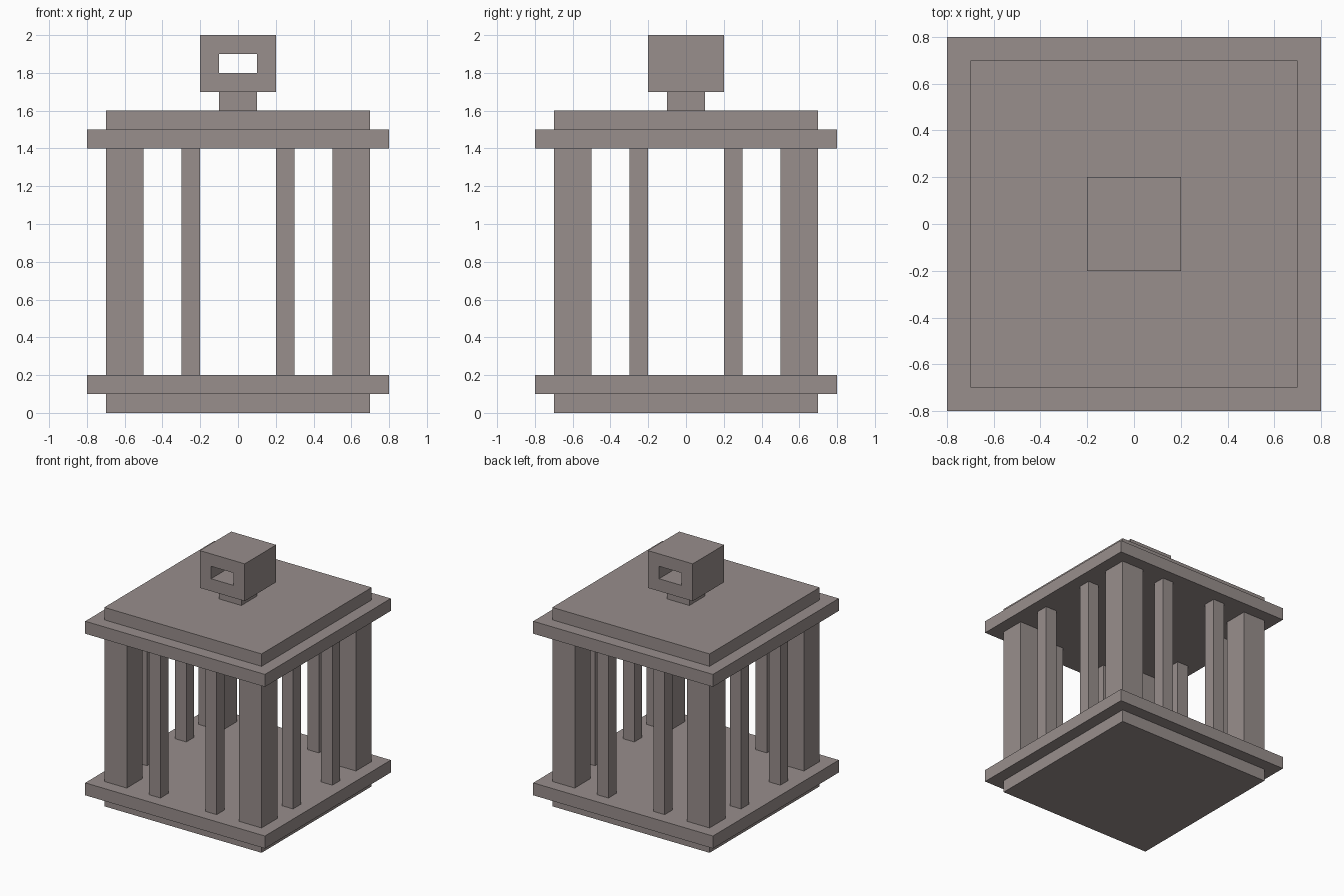
import bpy, bmesh

if "Cube" in bpy.data.objects:
    bpy.data.objects.remove(bpy.data.objects["Cube"])

mat = bpy.data.materials.new("warm grey stone")
mat.diffuse_color = (0.314, 0.271, 0.262, 1)
mat.use_nodes = True
mat.node_tree.nodes["Principled BSDF"].inputs["Base Color"].default_value = mat.diffuse_color


def finish(name, bm):
    bmesh.ops.recalc_face_normals(bm, faces=bm.faces)
    mesh = bpy.data.meshes.new(name)
    bm.to_mesh(mesh)
    bm.free()
    mesh.materials.append(mat)
    ob = bpy.data.objects.new(name, mesh)
    bpy.context.collection.objects.link(ob)
    return ob


def box(name, x0, x1, y0, y1, z0, z1):
    bm = bmesh.new()
    bmesh.ops.create_cube(bm, size=1)
    for v in bm.verts:
        v.co = (x1 if v.co.x > 0 else x0,
                y1 if v.co.y > 0 else y0,
                z1 if v.co.z > 0 else z0)
    return finish(name, bm)


def slab(name, r, z0, z1):
    return box(name, -r, r, -r, r, z0, z1)


# Stepped base and stepped roof
slab("base_foot", 0.7, 0.0, 0.1)
slab("base_plate", 0.8, 0.1, 0.2)
slab("roof_plate", 0.8, 1.4, 1.5)
slab("roof_cap", 0.7, 1.5, 1.6)


# Uprights, placed by the sign of each axis
def upright(name, cx, cy, half):
    box(name, cx - half, cx + half, cy - half, cy + half, 0.2, 1.4)


for sx in (-1, 1):
    for sy in (-1, 1):
        tag = ("left" if sx < 0 else "right") + "_" + ("front" if sy < 0 else "back")
        upright("corner_post_" + tag, sx * 0.6, sy * 0.6, 0.1)
        upright("end_bar_" + tag, sx * 0.25, sy * 0.65, 0.05)
        upright("side_bar_" + tag, sx * 0.65, sy * 0.25, 0.05)

# Neck and pierced handle
slab("handle_neck", 0.1, 1.6, 1.7)

bm = bmesh.new()
signs = ((-1, -1), (1, -1), (1, 1), (-1, 1))
outer = [bm.verts.new((sx * 0.2, -0.2, 1.85 + sz * 0.15)) for sx, sz in signs]
inner = [bm.verts.new((sx * 0.1, -0.2, 1.85 + sz * 0.05)) for sx, sz in signs]
ring = [bm.faces.new((outer[i], outer[(i + 1) % 4], inner[(i + 1) % 4], inner[i]))
        for i in range(4)]
ext = bmesh.ops.extrude_face_region(bm, geom=ring, use_keep_orig=True)
bmesh.ops.translate(bm, vec=(0, 0.4, 0),
                    verts=[g for g in ext["geom"] if isinstance(g, bmesh.types.BMVert)])
finish("handle", bm)
